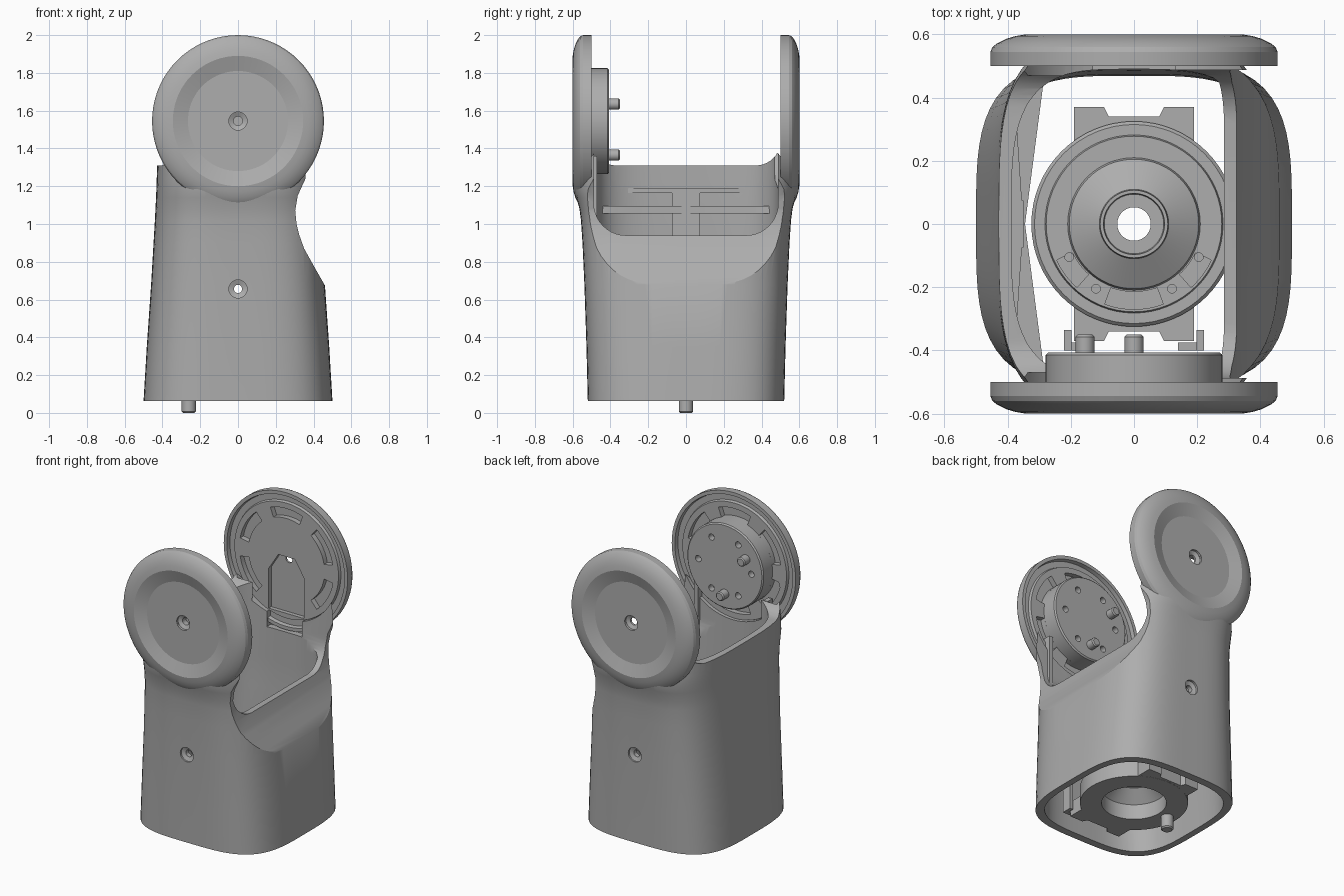
import bpy, bmesh, math

if "Cube" in bpy.data.objects:
    bpy.data.objects.remove(bpy.data.objects["Cube"])

GREY = bpy.data.materials.new("plain grey")
GREY.diffuse_color = (0.42, 0.42, 0.42, 1)
GREY.use_nodes = True
GREY.node_tree.nodes["Principled BSDF"].inputs["Base Color"].default_value = GREY.diffuse_color
AXIS_Z = 1.545  # height of the joint axis


def finish(name, bm):
    bmesh.ops.remove_doubles(bm, verts=bm.verts, dist=1e-5)
    bmesh.ops.recalc_face_normals(bm, faces=bm.faces)
    if bm.calc_volume(signed=True) < 0:
        bmesh.ops.reverse_faces(bm, faces=bm.faces)
    me = bpy.data.meshes.new(name)
    bm.to_mesh(me)
    bm.free()
    me.materials.append(GREY)
    ob = bpy.data.objects.new(name, me)
    bpy.context.collection.objects.link(ob)
    return ob


def loft(name, rings):
    bm = bmesh.new()
    vs = [[bm.verts.new(p) for p in r] for r in rings]
    n = len(vs[0])
    for a, b in zip(vs, vs[1:]):
        for i in range(n):
            bm.faces.new((a[i], a[(i + 1) % n], b[(i + 1) % n], b[i]))
    bm.faces.new(vs[0])
    bm.faces.new(vs[-1])
    return finish(name, bm)


def revolve(name, profile, axis, centre, sign=1, steps=64):
    """Spin (radius, offset) points round the y or z axis."""
    bm = bmesh.new()
    pts = [(r, 0, o) if axis == 'Z' else (r, o * sign, 0) for r, o in profile]
    vs = [bm.verts.new(p) for p in pts]
    es = [bm.edges.new(p) for p in zip(vs, vs[1:])]
    if profile[0][0] > 0:
        es.append(bm.edges.new((vs[-1], vs[0])))
    ax = (0, 0, 1) if axis == 'Z' else (0, 1, 0)
    bmesh.ops.spin(bm, geom=vs + es, cent=(0, 0, 0), axis=ax, angle=math.tau, steps=steps)
    bmesh.ops.translate(bm, verts=bm.verts, vec=centre)
    return finish(name, bm)


def prism(name, pts, axis, a, b):
    """Extrude a flat outline along x (yz), y (xz) or z (xy)."""
    put = {'X': lambda p, d: (d, *p), 'Y': lambda p, d: (p[0], d, p[1]), 'Z': lambda p, d: (*p, d)}[axis]
    return loft(name, [[put(p, a) for p in pts], [put(p, b) for p in pts]])


def box(name, x0, x1, y0, y1, z0, z1):
    return prism(name, [(x0, y0), (x1, y0), (x1, y1), (x0, y1)], 'Z', z0, z1)


def rod(name, r, axis, c, a, b, steps=24):
    return revolve(name, [(0, a), (r, a), (r, b), (0, b)], axis, c, 1, steps)


def sector(r0, r1, a0, a1, cz=0.0, n=8):
    angs = [math.radians(a0 + (a1 - a0) * i / n) for i in range(n + 1)]
    return [(r1 * math.cos(a), cz + r1 * math.sin(a)) for a in angs] + \
           [(r0 * math.cos(a), cz + r0 * math.sin(a)) for a in reversed(angs)]


def boolean(ob, others):
    for o in others:
        m = ob.modifiers.new("cut", 'BOOLEAN')
        m.operation, m.solver, m.object = 'DIFFERENCE', 'EXACT', o
        bpy.context.view_layer.objects.active = ob
        bpy.ops.object.modifier_apply(modifier=m.name)
        bpy.data.objects.remove(o)


def interp(table, z):
    for p, q in zip(table, table[1:]):
        if z <= q[0]:
            t = max(0, (z - p[0]) / (q[0] - p[0]))
            return [u + (v - u) * t for u, v in zip(p[1:], q[1:])]
    return table[-1][1:]


# ---- body shell: (height, half width, half depth)
SIZES = [(.064, .5, .52), (.35, .483, .527), (.68, .46, .538), (.9, .447, .548), (1.02, .44, .556), (1.08, .437, .564),
         (1.14, .434, .58), (1.19, .432, .594), (1.25, .43, .596), (1.35, .427, .585), (1.45, .424, .57)]
SCOOP = [(.6, .50), (.68, .457), (.78, .40), (.87, .35), (.94, .325), (1.0, .31), (1.07, .303), (1.15, .316),
         (1.22, .348), (1.31, .39), (1.5, .43)]


def section(z, wall=0.0, n=96):
    hx, hy = interp(SIZES, z)
    hy = min(hy - wall * 1.3, .49) if wall else hy
    pts = []
    for i in range(n):
        t = math.tau * i / n
        c, s = math.cos(t), math.sin(t)
        k = (abs(c) ** 3.6 + abs(s) ** 3.6) ** (-1 / 3.6)
        x, y = (hx - wall) * c * k, hy * s * k
        if wall and z > .5:
            x = min(x, interp(SCOOP, z)[0] - wall)
        pts.append((x, y, z))
    return pts


body = loft("body_shell", [section(s[0]) for s in SIZES])
scoop = prism("scoop_cutter", [(x, z) for z, x in SCOOP] + [(.8, 1.5), (.8, .6)], 'Y', -1, 1)
cavity = loft("cavity_cutter", [section(z, .04) for z in
              (0.0, .3, .58, .64, .68, .78, .87, .94, 1.0, 1.07, 1.15, 1.22, 1.31, 1.6)])


def u_cutter(name, hy, z, r, x0, x1):
    arc = [(r * math.sin(a), r * math.cos(a)) for a in [math.pi / 2 * i / 10 for i in range(11)]]
    right = [(hy - r + p, z + r - q) for p, q in arc]
    pts = right + [(hy, 2.2), (-hy, 2.2)] + [(-y, h) for y, h in reversed(right)]
    return prism(name, pts, 'X', x0, x1)


cuts = [scoop, cavity, u_cutter("rim_cutter", .5, 1.31, .13, -.8, .8),
        u_cutter("low_rim_cutter", .488, .94, .17, .1, .8)]
for s in (-1, 1):
    # room for the cheeks, then screw holes through both broad walls
    cuts.append(revolve("cheek_cutter", [(0, .47), (.385, .47), (.385, .7), (0, .7)], 'Y', (0, 0, AXIS_Z), s, 72))
    cuts.append(revolve("wall_hole_cutter", [(0, .4), (.022, .4), (.022, .515), (.048, .525), (.048, .7), (0, .7)],
                        'Y', (0, 0, .656), s, 24))
# lower end of the cable channel
cuts.append(prism("channel_cutter", [(-.13, 1.08), (.13, 1.08), (.13, 1.35), (-.13, 1.35)], 'Y', .4, .53))
boolean(body, cuts)

# ---- round joint cheeks, front and back
CHEEK = [(0, .575), (.265, .575), (.345, .6), (.375, .595), (.405, .586), (.435, .571), (.448, .56),
         (.455, .545), (.455, .5), (.432, .5), (.427, .525), (.388, .525), (.382, .508), (0, .508)]
for s, name in ((-1, "front_cheek"), (1, "back_cheek")):
    cheek = revolve(name, CHEEK, 'Y', (0, 0, AXIS_Z), s, 72)
    cuts = []
    if s > 0:  # cable channel with a pointed top
        cuts.append(prism("channel_cutter", [(-.13, 1.195), (.13, 1.195), (.13, 1.46), (.06, 1.57), (-.06, 1.57),
                                             (-.13, 1.46)], 'Y', .45, .535))
    cuts.append(revolve("hole_cutter", [(0, .4), (.024, .4), (.024, .548), (.048, .56), (.048, .7), (0, .7)],
                        'Y', (0, 0, AXIS_Z), s, 24))
    for k in range(6):  # curved slots in the inner face
        if s > 0 and k == 4:
            continue
        cuts.append(prism("slot_cutter", sector(.28, .345, k * 60 + 10, k * 60 + 50, AXIS_Z), 'Y', .45 * s, .543 * s))
    boolean(cheek, cuts)

# ---- bearing hub on the front cheek
hub = revolve("bearing_hub", [(0, -.512), (.28, -.512), (.28, -.415), (.272, -.407), (0, -.407)], 'Y', (0, 0, AXIS_Z))
boolean(hub, [rod("bolt_cutter", .021, 'Y', (.195 * math.cos(a), 0, AXIS_Z + .195 * math.sin(a)), -.45, -.38, 16)
              for a in [math.tau * k / 6 for k in range(6)]])
for i, (x, z) in enumerate(((-.155, 1.635), (0, 1.365))):
    revolve(f"hub_pin_{i}", [(0, -.44), (.03, -.44), (.03, -.357), (.023, -.35), (0, -.35)], 'Y', (x, 0, z), 1, 20)
# struts running from the hub down into the body
for s in (-1, 1):
    box("hub_strut", s * .24, s * .27, -.52, -.47, 1.0, 1.36)

# ---- stiffening ribs on the tall side wall
prism("long_rib", [(-.35, -.44), (-.285, -.46), (-.345, 0), (-.285, .46), (-.35, .44), (-.40, .32), (-.41, 0),
                   (-.40, -.32)], 'Z', 1.055, 1.095)
prism("upper_rib", [(-.385, -.37), (-.375, -.37), (-.35, 0), (-.375, .37), (-.385, .37), (-.41, .2), (-.41, -.2)],
      'Z', 1.165, 1.19)
box("upright_rib", -.41, -.35, -.075, .075, .92, 1.19)

# ---- drive unit in the base
drive = revolve("drive_unit", [(.195, .09), (.325, .09), (.325, .20), (.315, .21), (.282, .21), (.278, .225),
                               (.21, .225), (.205, .245), (.11, .30), (.107, .32), (.097, .32), (.094, .305),
                               (.053, .305), (.053, .27), (.12, .26), (.195, .19)], 'Z', (0, 0, 0))
cuts = [rod("screw_cutter", .014, 'Z', (s * x, y, 0), .17, .4, 12)
        for s in (-1, 1) for x, y in ((.205, -.105), (.12, -.205))]
for a0, a1 in ((205, 228), (312, 335), (250, 290)):  # shallow pockets
    cuts.append(prism("pocket_cutter", sector(.215, .27, a0, a1), 'Z', .21, .4))
boolean(drive, cuts)
# notched mounting tabs, either end
for s in (-1, 1):
    tab = [(-.19, .22), (-.19, .37), (-.095, .37), (-.08, .34), (.08, .34), (.095, .37), (.19, .37), (.19, .22),
           (.1, .3), (-.1, .3)]
    prism("mounting_tab", [(x, y * s) for x, y in tab], 'Z', .091, .19)
    box("clip_post", s * .21 - .012, s * .21 + .012, -.40, -.335, .12, .3)
    box("clip_foot", s * .175 - .035, s * .175 + .035, -.40, -.375, .12, .2)
# locating pin under the base
revolve("locating_pin", [(0, 0), (.03, 0), (.038, .008), (.038, .12), (0, .12)], 'Z', (-.26, 0, 0), 1, 20)

# ---- shading
for ob in bpy.data.objects:
    bpy.ops.object.select_all(action='DESELECT')
    ob.select_set(True)
    bpy.context.view_layer.objects.active = ob
    limit = 16 if "cheek" in ob.name else 28
    bpy.ops.object.shade_smooth_by_angle(angle=math.radians(limit))
